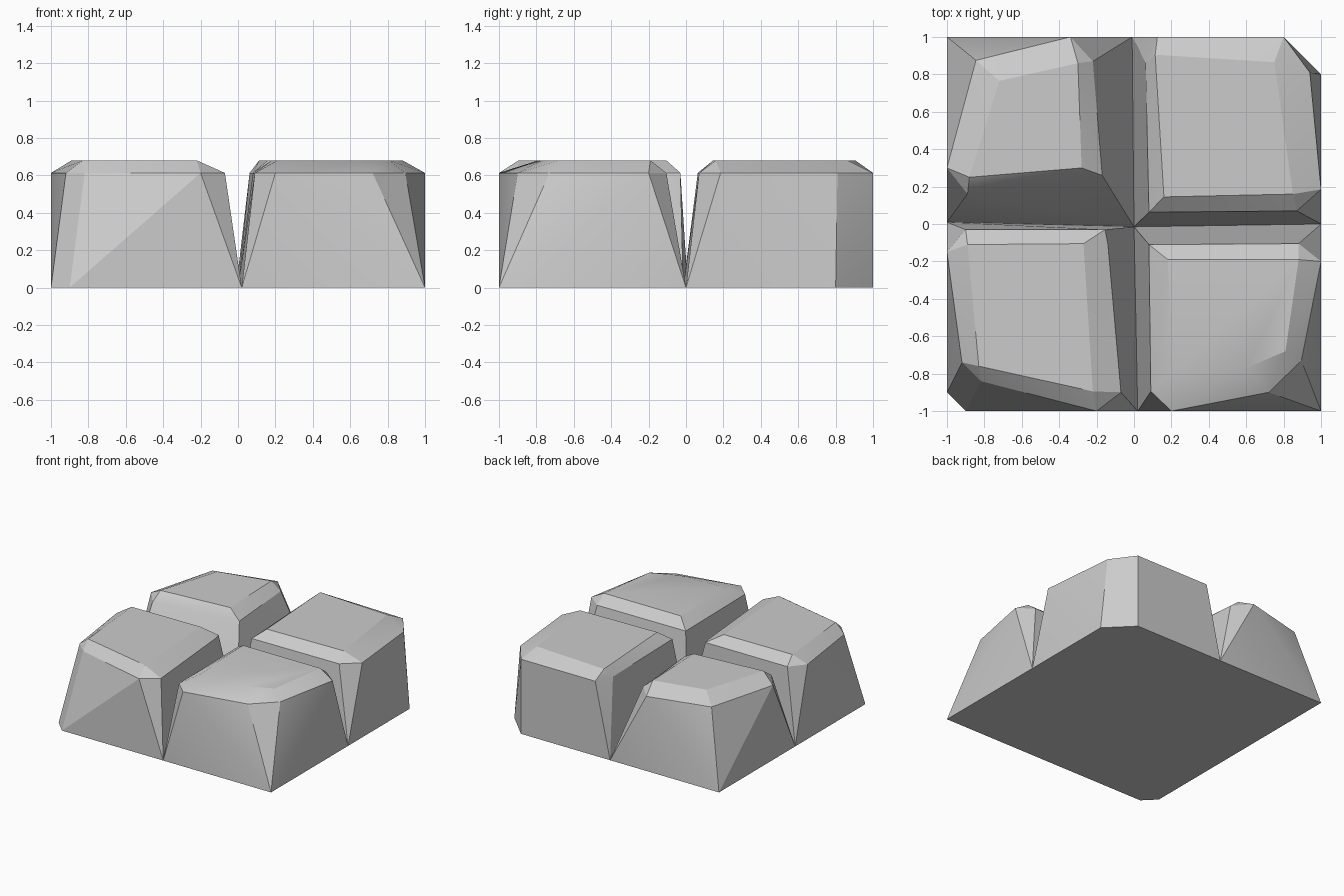
import bpy, bmesh, math

if "Cube" in bpy.data.objects:
    bpy.data.objects.remove(bpy.data.objects["Cube"])

MID, TOP = 0.613, 0.68      # heights of the shoulder and of the flat top


def stone(name, foot, shoulder, crown):
    """Chiselled cobble: convex skin over three stacked outlines."""
    bm = bmesh.new()
    for outline, z in ((foot, 0), (shoulder, MID), (crown, TOP)):
        for x, y in outline:
            bm.verts.new((x, y, z))
    hull = bmesh.ops.convex_hull(bm, input=bm.verts[:])
    loose = {g for g in hull["geom_interior"] + hull["geom_unused"]
             if isinstance(g, bmesh.types.BMVert)}
    bmesh.ops.delete(bm, geom=list(loose), context='VERTS')
    bmesh.ops.dissolve_limit(bm, angle_limit=math.radians(1),
                             verts=bm.verts[:], edges=bm.edges[:])
    bmesh.ops.recalc_face_normals(bm, faces=bm.faces[:])
    mesh = bpy.data.meshes.new(name)
    bm.to_mesh(mesh)
    bm.free()
    ob = bpy.data.objects.new(name, mesh)
    bpy.context.collection.objects.link(ob)
    bpy.ops.object.select_all(action='DESELECT')
    ob.select_set(True)
    bpy.context.view_layer.objects.active = ob
    bpy.ops.object.shade_smooth_by_angle(angle=math.radians(20))


# Joint points shared by neighbouring stones
centre, front, back = (0, -0.015), (0.02, -1), (-0.01, 1)
left, right = (-1, 0.01), (1, 0)

# Back left stone
stone("back_left_stone",
      [(-1, 1), back, centre, left],
      [(-1, .30), (-.845, .875), (-.34, 1), (-.22, .87), (-.17, .26), (-.89, .16)],
      [(-.88, .25), (-.72, .765), (-.30, .86), (-.28, .30)])

# Back right stone, with a cut outer corner
stone("back_right_stone",
      [back, (.8, 1), (1, .8), right, centre],
      [(.062, .86), (.125, 1), (.8, 1), (.94, .81), (1, .185), (.87, .07), (.08, .063)],
      [(.16, .145), (.85, .16), (.75, .865), (.113, .905)])

# Front left stone, with a cut outer corner
stone("front_left_stone",
      [(-1, -.9), (-.9, -1), front, centre, left],
      [(-1, -.15), (-.92, -.74), (-.82, -.84), (-.2, -1), (-.07, -.9),
       (-.14, -.105), (-.155, -.03), (-.9, -.03)],
      [(-.89, -.11), (-.27, -.105), (-.22, -.895), (-.83, -.76)])

# Front right stone
stone("front_right_stone",
      [front, (1, -1), right, centre],
      [(.09, -.895), (.2, -1), (.72, -.9), (.895, -.73), (1, -.2), (.88, -.105), (.08, -.11)],
      [(.18, -.19), (.88, -.19), (.81, -.68), (.6, -.77), (.21, -.79)])
